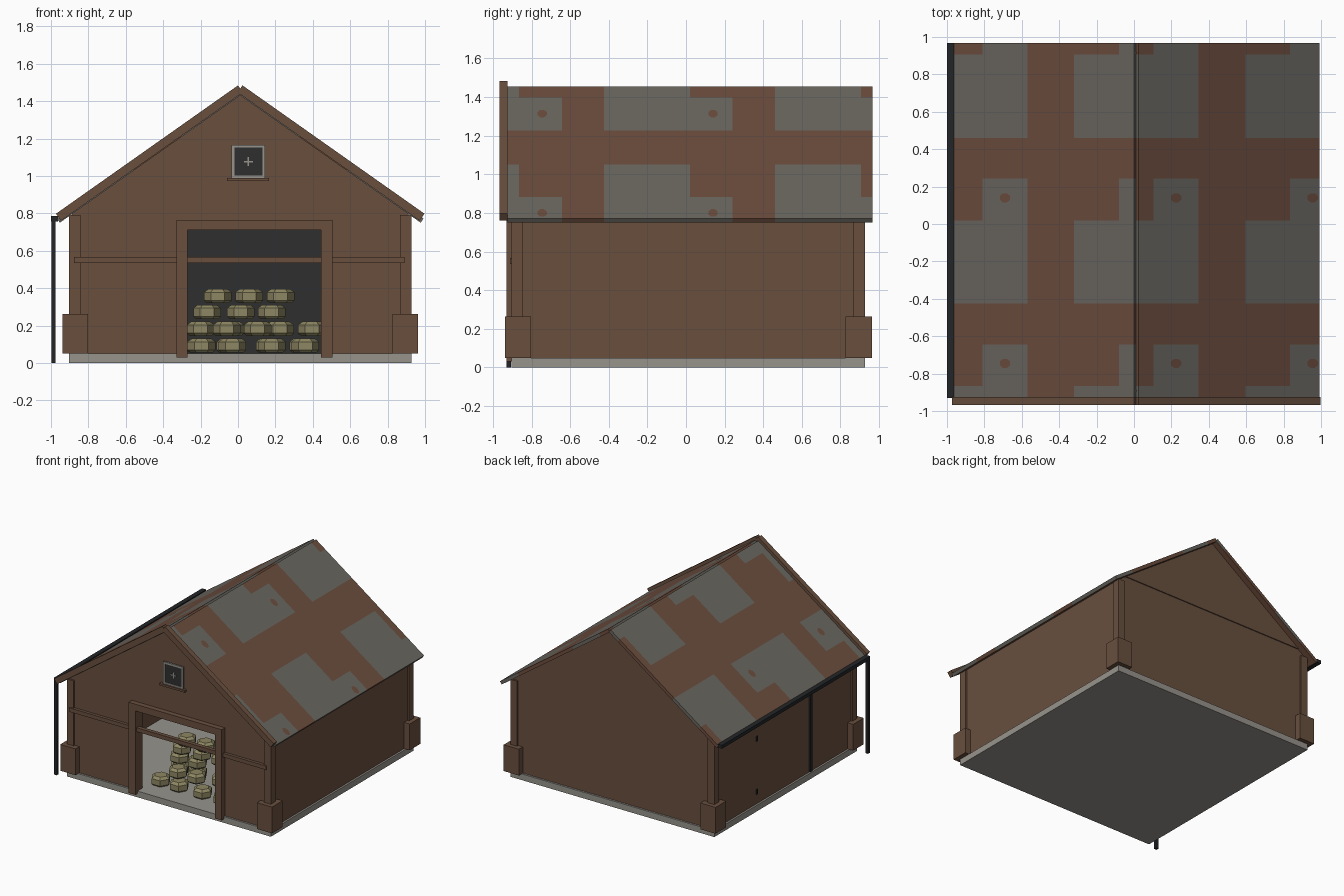
import bpy, bmesh, math

if "Cube" in bpy.data.objects:
    bpy.data.objects.remove(bpy.data.objects["Cube"])

CX, CY = 0.012, 0.012          # centre of the building (gutter sits on one side only)
SL = 0.705                     # roof slope
N = math.hypot(1, SL)


def mat(name, r, g, b):
    m = bpy.data.materials.new(name)
    m.diffuse_color = (r, g, b, 1)
    m.use_nodes = True
    m.node_tree.nodes["Principled BSDF"].inputs["Base Color"].default_value = m.diffuse_color
    return m


WOOD = mat("brown wood", 0.140, 0.078, 0.048)
RUST = mat("roof rust brown", 0.150, 0.074, 0.047)
GREY = mat("roof grey", 0.145, 0.135, 0.117)
CONC = mat("concrete", 0.31, 0.295, 0.265)
DARK = mat("dark interior", 0.028, 0.028, 0.028)
IRON = mat("black iron", 0.017, 0.018, 0.020)
HAY = mat("straw", 0.27, 0.245, 0.125)


def finish(name, bm, *mats):
    me = bpy.data.meshes.new(name)
    bm.to_mesh(me)
    bm.free()
    for m in mats:
        me.materials.append(m)
    ob = bpy.data.objects.new(name, me)
    bpy.context.collection.objects.link(ob)
    return ob


def prism(name, pts, y0, y1, m):
    """Extrude an (x, z) outline from y0 to y1."""
    bm = bmesh.new()
    f = bm.faces.new([bm.verts.new((x, y0, z)) for x, z in pts])
    r = bmesh.ops.extrude_face_region(bm, geom=[f])
    for v in r["geom"]:
        if isinstance(v, bmesh.types.BMVert):
            v.co.y = y1
    bmesh.ops.recalc_face_normals(bm, faces=bm.faces)
    return finish(name, bm, m)


def box(name, x0, x1, y0, y1, z0, z1, m):
    return prism(name, [(x0, z0), (x1, z0), (x1, z1), (x0, z1)], y0, y1, m)


# Foundation and floor
box("foundation", CX - 0.915, CX + 0.915, CY - 0.915, CY + 0.915, 0, 0.05, CONC)

# Walls: front with doorway notch, back, two sides
W = 0.90
wl, wr = CX - W, CX + W
top = [(wr, 0.80), (CX, 1.43), (wl, 0.80)]
door = [(-0.27, 0.05), (-0.27, 0.71), (0.445, 0.71), (0.445, 0.05)]
prism("front_wall", [(wl, 0.05)] + door + [(wr, 0.05)] + top, CY - W, CY - W + 0.04, WOOD)
prism("back_wall", [(wl, 0.05), (wr, 0.05)] + top, CY + W - 0.04, CY + W, WOOD)
box("left_wall", wl, wl + 0.04, CY - W + 0.04, CY + W - 0.04, 0.05, 0.80, WOOD)
box("right_wall", wr - 0.04, wr, CY - W + 0.04, CY + W - 0.04, 0.05, 0.80, WOOD)
box("back_lining", wl + 0.04, wr - 0.04, CY + W - 0.048, CY + W - 0.04, 0.05, 0.80, DARK)

# Gable cladding, slightly proud of the walls
gable = [(CX - 0.85, 0.84), (CX + 0.85, 0.84), (CX, 0.84 + 0.85 * SL)]
prism("front_gable", gable, CY - W - 0.008, CY - W, WOOD)
prism("back_gable", gable, CY + W, CY + W + 0.008, WOOD)

# Corner posts with heavy bases
for sx in (-1, 1):
    for sy in (-1, 1):
        x, y = CX + sx * 0.885, CY + sy * 0.885
        box("corner_post", x - 0.03, x + 0.03, y - 0.03, y + 0.03, 0.05, 0.79, WOOD)
        x, y = CX + sx * 0.882, CY + sy * 0.882
        box("corner_base", x - 0.068, x + 0.068, y - 0.068, y + 0.068, 0.05, 0.263, WOOD)

# Cross beam and door frame
box("cross_beam", -0.877, 0.89, -0.912, -0.88, 0.535, 0.567, WOOD)
box("door_jamb_left", -0.33, -0.27, -0.93, -0.84, 0.03, 0.765, WOOD)
box("door_jamb_right", 0.445, 0.505, -0.93, -0.84, 0.03, 0.765, WOOD)
box("door_header", -0.27, 0.445, -0.93, -0.84, 0.71, 0.765, WOOD)

# Gable window: dark glass, pale frame, small centre cross, sill
wx, wz, h, t = 0.055, 1.076, 0.09, 0.015
box("window_glass", wx - h, wx + h, -0.903, -0.896, wz - h, wz + h, DARK)
for s in (-1, 1):
    a, b = sorted((s * h, s * (h - t)))
    box("window_side", wx + a, wx + b, -0.909, -0.896, wz - h, wz + h, CONC)
    box("window_rail", wx - h + t, wx + h - t, -0.909, -0.896, wz + a, wz + b, CONC)
box("window_cross_bar", wx - 0.024, wx + 0.024, -0.906, -0.9, wz - 0.004, wz + 0.004, CONC)
box("window_cross_post", wx - 0.004, wx + 0.004, -0.907, -0.9, wz - 0.024, wz + 0.024, CONC)
box("window_sill", -0.06, 0.167, -0.922, -0.896, 0.972, 0.988, WOOD)


# Roof sheets: grid split at patch edges, patches coloured by a repeating rule
PX, PY = 0.73, 0.885


def patch(u, v):
    u, v = (u + 0.32) % PX, (v + 0.425) % PY
    return int((u < 0.48 and v < 0.445) or (0.24 < u < 0.48 and v < 0.667))


def cuts(lo, hi, starts, period):
    c = {s + k * period for s in starts for k in range(-4, 5)}
    return [lo] + sorted(p for p in c if lo + 0.004 < p < hi - 0.004) + [hi]


def roof_z(x):
    return 1.463 - SL * abs(x - CX)


ys = cuts(-0.925, 0.967, (-0.425, 0.02, 0.242), PY)
for name, x0, x1, shift in (("roof_left", CX - 0.98, CX - 0.012, 0),
                            ("roof_right", CX + 0.012, CX + 0.98, 0.915)):
    xs = cuts(x0, x1, [a + shift for a in (-0.32, -0.08, 0.16)], PX)
    bm = bmesh.new()
    g = [[bm.verts.new((x, y, roof_z(x))) for y in ys] for x in xs]
    for i in range(len(xs) - 1):
        for j in range(len(ys) - 1):
            f = bm.faces.new((g[i][j], g[i + 1][j], g[i + 1][j + 1], g[i][j + 1]))
            f.material_index = patch((xs[i] + xs[i + 1]) / 2 - shift, (ys[j] + ys[j + 1]) / 2)
    ob = finish(name, bm, RUST, GREY, RUST)
    sol = ob.modifiers.new("thickness", "SOLIDIFY")
    sol.thickness, sol.offset, sol.material_offset = 0.027, -1, 2

    # Rust spots on the small patches
    for k in (-1, 0):
        for j in (0, -1):
            cx, cy = 0.04 + k * PX + shift, 0.14 + j * PY
            if x0 + 0.03 < cx < x1 - 0.02:
                bm = bmesh.new()
                bm.faces.new([bm.verts.new((x, y, roof_z(x) + 0.002)) for x, y in
                              [(cx + 0.03 * math.cos(a * math.pi / 4 + 0.39),
                                cy + 0.026 * math.sin(a * math.pi / 4 + 0.39)) for a in range(8)]])
                finish("rust_spot", bm, RUST)

# Front barge boards
for s in (-1, 1):
    nx, nz = -s * SL / N * 0.046, -0.046 / N
    a, b = (CX + s * 0.012, 1.484), (CX + s * 0.985, 1.484 - 0.973 * SL)
    prism("barge_board", [a, b, (b[0] + nx, b[1] + nz), (a[0] + nx, a[1] + nz)], -0.967, -0.925, WOOD)

# Gutter, downpipe, wall post and wall fittings on the left side
box("gutter", -1.0, -0.962, -0.93, 0.967, 0.757, 0.785, IRON)
box("downpipe", -0.998, -0.975, -0.93, -0.906, 0, 0.76, IRON)
box("wall_pipe", wl - 0.014, wl, -0.33, -0.306, 0.055, 0.79, IRON)
for z in (0.15, 0.58):
    box("wall_fitting", wl - 0.008, wl, 0.355, 0.372, z - 0.02, z + 0.02, IRON)


# Straw bundles: six-sided with bevelled top and bottom, stacked in the doorway
def bundle(x, y, z):
    bm = bmesh.new()
    rings = []
    for r, dz in ((0.058, 0), (0.074, 0.014), (0.074, 0.058), (0.05, 0.076)):
        rings.append([bm.verts.new((x + r * math.cos(k * math.pi / 3), y + r * math.sin(k * math.pi / 3), z + dz))
                      for k in range(6)])
    for lo, hi in zip(rings, rings[1:]):
        for k in range(6):
            bm.faces.new((lo[k], lo[(k + 1) % 6], hi[(k + 1) % 6], hi[k]))
    bm.faces.new(rings[0][::-1])
    bm.faces.new(rings[-1])
    finish("straw_bundle", bm, HAY)


stack = [(0.055, -0.71, (-0.195, -0.03, 0.18, 0.36)),
         (0.055, -0.46, (-0.2, -0.04, 0.17, 0.35)),
         (0.145, -0.68, (-0.06, 0.105)),
         (0.145, -0.46, (-0.2, -0.04, 0.225, 0.395)),
         (0.235, -0.48, (-0.165, 0.015, 0.18)),
         (0.32, -0.50, (-0.108, 0.06, 0.228))]
for z, y, row in stack:
    for x in row:
        bundle(x, y, z)
